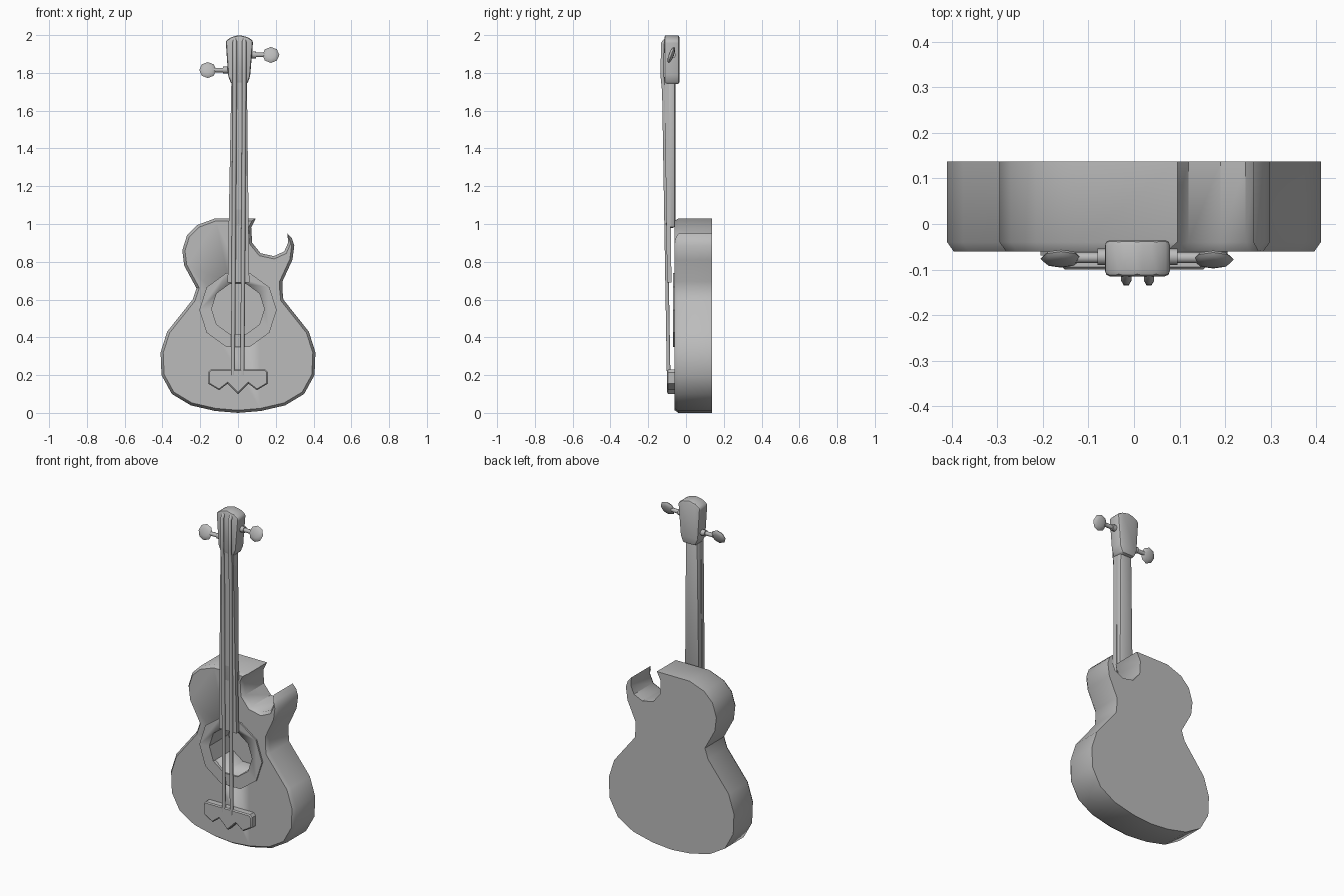
import bpy, bmesh, math
from mathutils import Vector, Matrix

cube = bpy.data.objects.get("Cube")
if cube:
    bpy.data.objects.remove(cube, do_unlink=True)

GREY = (0.5, 0.5, 0.5, 1)
mat = bpy.data.materials.new("plain grey")
mat.use_nodes = True
mat.diffuse_color = GREY
mat.node_tree.nodes["Principled BSDF"].inputs["Base Color"].default_value = GREY


def finish(name, bm, angle=35):
    bmesh.ops.recalc_face_normals(bm, faces=bm.faces[:])
    mesh = bpy.data.meshes.new(name)
    bm.to_mesh(mesh)
    bm.free()
    obj = bpy.data.objects.new(name, mesh)
    bpy.context.collection.objects.link(obj)
    mesh.materials.append(mat)
    bpy.ops.object.select_all(action="DESELECT")
    obj.select_set(True)
    bpy.context.view_layer.objects.active = obj
    bpy.ops.object.shade_smooth_by_angle(angle=math.radians(angle))
    return obj


def prism(name, outline, front, back, rim=0, rim_depth=0, bevel=0, lean=0):
    """Extrude an x-z outline along y; optionally chamfer the front rim or round every edge."""
    bm = bmesh.new()
    face = bm.faces.new([bm.verts.new((x, front + rim_depth, z)) for x, z in outline])
    moved = bmesh.ops.extrude_face_region(bm, geom=[face], use_keep_orig=True)["geom"]
    for v in moved:
        if isinstance(v, bmesh.types.BMVert):
            v.co.y = back
    if rim:
        bmesh.ops.recalc_face_normals(bm, faces=bm.faces[:])
        bmesh.ops.inset_region(bm, faces=[face], thickness=rim, use_even_offset=True)
        for v in face.verts:
            v.co.y = front
    if bevel:
        bmesh.ops.recalc_face_normals(bm, faces=bm.faces[:])
        bmesh.ops.bevel(bm, geom=bm.edges[:], offset=bevel, segments=2,
                        profile=0.5, affect="EDGES", clamp_overlap=True)
    for v in bm.verts:
        v.co.y += lean * v.co.z
    return finish(name, bm)


def rod(name, start, end, radius, sides=8):
    a, b = Vector(start), Vector(end)
    bm = bmesh.new()
    turn = (b - a).to_track_quat("Z", "Y").to_matrix().to_4x4()
    bmesh.ops.create_cone(bm, cap_ends=True, segments=sides, radius1=radius, radius2=radius,
                          depth=(b - a).length, matrix=Matrix.Translation((a + b) / 2) @ turn)
    return finish(name, bm, 50)


def ring_points(radius, z, sides=10):
    return [(radius * math.cos(math.tau * i / sides), z + radius * math.sin(math.tau * i / sides))
            for i in range(sides)]


# Body with a cutaway and pointed horn on one shoulder
lower = [(0.24, 0.6), (0.375, 0.43), (0.41, 0.32), (0.405, 0.2), (0.35, 0.1), (0.25, 0.04), (0.12, 0.01)]
left_shoulder = [(-0.22, 0.66), (-0.285, 0.78), (-0.295, 0.86), (-0.27, 0.94), (-0.215, 0.995), (-0.12, 1.03)]
cutaway = [(0.095, 1.03), (0.07, 0.98), (0.075, 0.9), (0.12, 0.845), (0.19, 0.83),
           (0.245, 0.855), (0.265, 0.9), (0.262, 0.95), (0.285, 0.925), (0.298, 0.885),
           (0.288, 0.81), (0.235, 0.695), (0.235, 0.65)]
outline = lower + [(0, 0)] + [(-x, z) for x, z in reversed(lower)] + left_shoulder + cutaway
body = prism("body", outline, -0.06, 0.137, rim=0.014, rim_depth=0.02)

# Raised ring around the sound hole, both opened by one cutter
rosette = prism("sound_hole_ring", ring_points(0.205, 0.545), -0.069, -0.05)
cutter = prism("sound_hole_cutter", ring_points(0.14, 0.55), -0.2, 0.11)
cutter.hide_render = True
for obj in (body, rosette):
    mod = obj.modifiers.new("sound hole", "BOOLEAN")
    mod.object, mod.operation, mod.solver = cutter, "DIFFERENCE", "EXACT"
    bpy.context.view_layer.objects.active = obj
    bpy.ops.object.modifier_apply(modifier=mod.name)
bpy.data.objects.remove(cutter, do_unlink=True)

# Neck and fingerboard
prism("neck", [(-0.045, 0.98), (0.052, 0.98), (0.046, 1.78), (-0.034, 1.78)],
      -0.105, -0.056, bevel=0.014)
prism("fingerboard", [(-0.055, 0.69), (0.06, 0.69), (0.047, 1.77), (-0.035, 1.77)],
      -0.091, -0.068, lean=-0.013)

# Headstock
prism("headstock", [(-0.034, 1.74), (0.048, 1.74), (0.064, 1.78), (0.08, 1.97), (0.05, 1.99),
                    (0.007, 2.0), (-0.035, 1.99), (-0.065, 1.97), (-0.052, 1.78)],
      -0.115, -0.035, bevel=0.012)

# Strings, running from the headstock to the bridge
for side, top_x, low_x in (("right", -0.017, -0.027), ("left", 0.033, 0.023)):
    curve = bpy.data.curves.new(side + "_string", "CURVE")
    curve.dimensions = "3D"
    curve.bevel_depth, curve.bevel_resolution, curve.use_fill_caps = 0.011, 1, True
    path = [(top_x, -0.108, 1.975), (top_x, -0.124, 1.955), (top_x, -0.125, 1.78),
            (top_x, -0.117, 1.7), (low_x, -0.092, 0.2)]
    spline = curve.splines.new("POLY")
    spline.points.add(len(path) - 1)
    for point, co in zip(spline.points, path):
        point.co = (*co, 1)
    curve.materials.append(mat)
    bpy.context.collection.objects.link(bpy.data.objects.new(side + "_string", curve))

# Bridge with a zigzag lower edge
prism("bridge", [(-0.145, 0.23), (0.145, 0.23), (0.158, 0.215), (0.158, 0.155), (0.1, 0.12),
                 (0.055, 0.155), (0, 0.1), (-0.055, 0.155), (-0.1, 0.12), (-0.158, 0.155), (-0.158, 0.215)],
      -0.1, -0.055, rim=0.006, rim_depth=0.006)

# Tuning pegs: collar, shaft and a tilted eight-sided button
for side, s, edge, button_x, z, y in (("left", 1, 0.07, 0.174, 1.895, -0.078),
                                      ("right", -1, -0.055, -0.16, 1.815, -0.076)):
    rod(side + "_peg_collar", (edge - s * 0.01, -0.072, z), (edge + s * 0.025, -0.072, z), 0.018)
    rod(side + "_peg_shaft", (edge, -0.074, z), (button_x - s * 0.03, -0.074, z), 0.012)
    bm = bmesh.new()
    bmesh.ops.create_uvsphere(bm, u_segments=8, v_segments=6, radius=0.045)
    bmesh.ops.scale(bm, vec=(1, 1, 0.3), verts=bm.verts[:])
    place = Matrix.Translation((button_x, y, z)) @ Matrix.Rotation(math.radians(70), 4, "X")
    bmesh.ops.transform(bm, matrix=place, verts=bm.verts[:])
    finish(side + "_peg_button", bm, 50)
